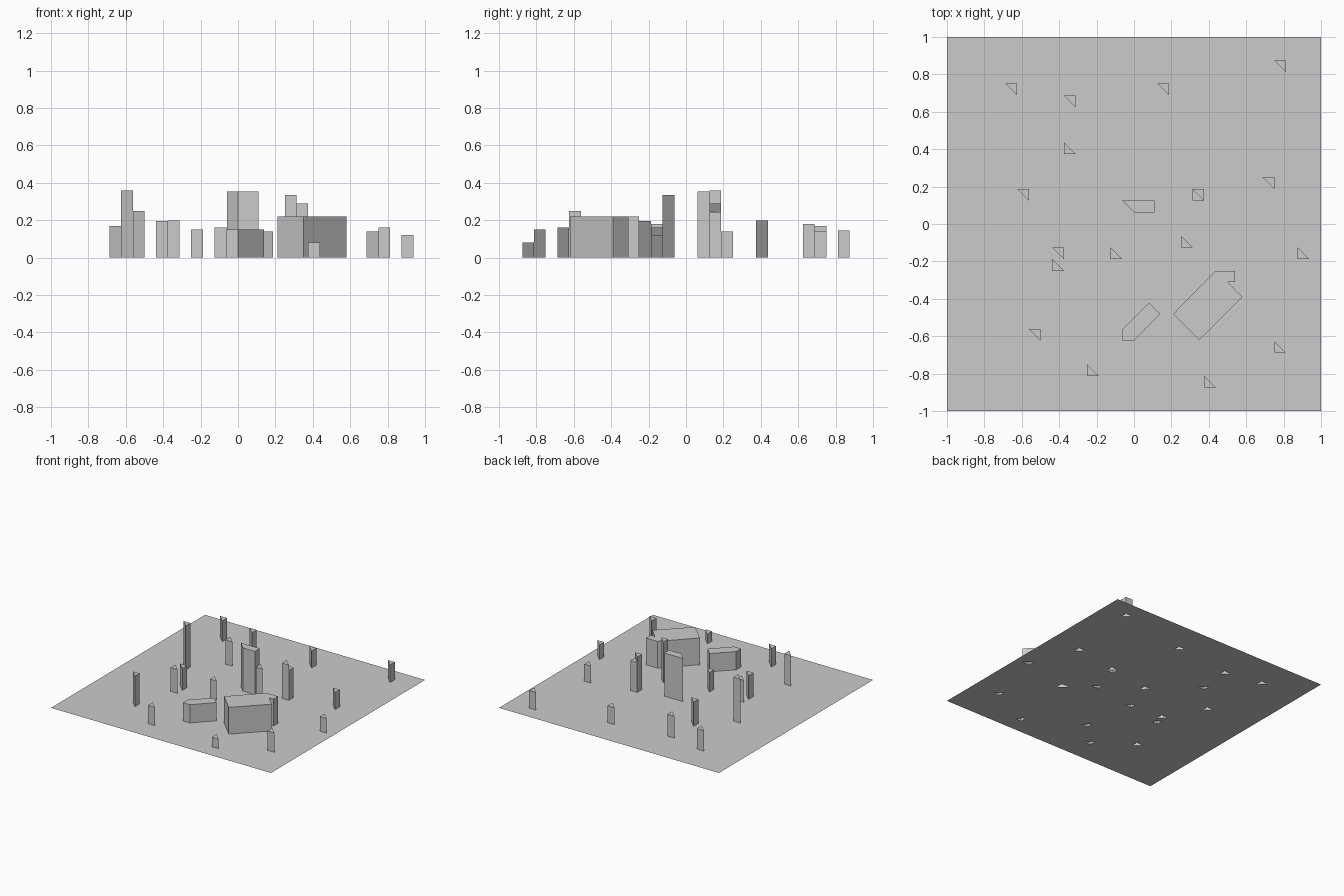
import bpy, bmesh

cube = bpy.data.objects.get("Cube")
if cube:
    bpy.data.objects.remove(cube, do_unlink=True)

grey = bpy.data.materials.new("plain_grey")
grey.use_nodes = True
grey.diffuse_color = (0.6, 0.6, 0.6, 1)
grey.node_tree.nodes["Principled BSDF"].inputs["Base Color"].default_value = grey.diffuse_color

CELL = 1 / 16


def finish(name, bm):
    mesh = bpy.data.meshes.new(name)
    bm.to_mesh(mesh)
    bm.free()
    mesh.materials.append(grey)
    obj = bpy.data.objects.new(name, mesh)
    bpy.context.collection.objects.link(obj)


def half_cell(col, row, half):
    """Counter-clockwise corners of one half of a diagonally split cell."""
    x, y = col * CELL, row * CELL
    if half == "upper":
        return [(x, y + CELL), (x + CELL, y), (x + CELL, y + CELL)]
    return [(x, y), (x + CELL, y), (x, y + CELL)]


def tower(name, outline, height):
    """Walls and roof over an outline, open underneath."""
    bm = bmesh.new()
    low = [bm.verts.new((x, y, 0)) for x, y in outline]
    high = [bm.verts.new((x, y, height)) for x, y in outline]
    bm.faces.new(high)
    for i in range(len(low)):
        j = (i + 1) % len(low)
        bm.faces.new((low[i], low[j], high[j], high[i]))
    finish(name, bm)


# Triangular posts: column, row and height
posts = {
    "upper": [(12, 13, .145), (-11, 11, .17), (-6, 10, .18), (2, 11, .14),
              (-10, 2, .36), (5, 2, .245), (11, 3, .14), (-7, -3, .18),
              (-9, -10, .25)],
    "lower": [(-6, 6, .2), (5, 2, .29), (-7, -4, .195), (-2, -3, .16),
              (4, -2, .335), (14, -3, .12), (-4, -13, .15), (6, -14, .08),
              (12, -11, .16)],
}
# Ground openings hidden under the large blocks
openings = {(-1, 1, "upper"), (7, -5, "upper"), (-1, -10, "lower")}

for half, group in posts.items():
    for n, (col, row, height) in enumerate(group, 1):
        tower(f"{half}_post_{n}", half_cell(col, row, half), height)
        openings.add((col, row, half))

# Large blocks
tower("tall_block", [(-.06, .125), (0, .0625), (.11, .0625), (.11, .125)], .355)
tower("low_block", [(-.0625, -.625), (0, -.625), (.14, -.48), (.08, -.42),
                    (-.0625, -.5625)], .15)
tower("wide_block", [(.35, -.62), (.58, -.39), (.5, -.31), (.54, -.31),
                     (.54, -.25), (.435, -.25), (.21, -.48)], .22)

# Ground sheet, left open beneath the posts
bm = bmesh.new()
for col in range(-16, 16):
    for row in range(-16, 16):
        for half in ("upper", "lower"):
            if (col, row, half) not in openings:
                bm.faces.new([bm.verts.new((x, y, 0))
                              for x, y in half_cell(col, row, half)])
bmesh.ops.remove_doubles(bm, verts=bm.verts[:], dist=0.001)
finish("ground_sheet", bm)
